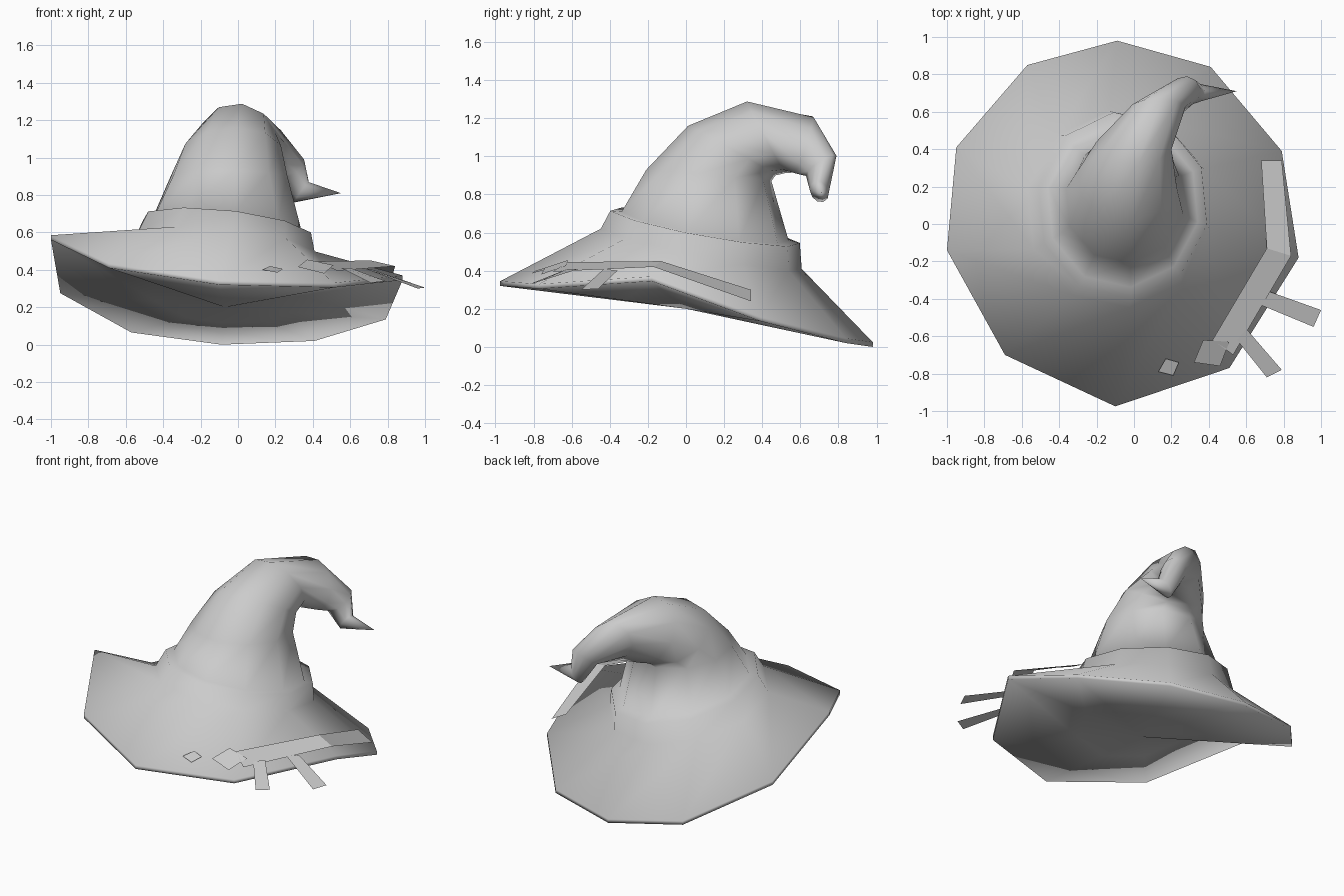
import bpy, bmesh
from math import sin, cos, radians
from mathutils import Vector

if "Cube" in bpy.data.objects:
    bpy.data.objects.remove(bpy.data.objects["Cube"])

SIDES = 10
cloth = bpy.data.materials.new("light grey cloth")
cloth.use_nodes = True
cloth.diffuse_color = (0.6, 0.6, 0.6, 1)
cloth.node_tree.nodes["Principled BSDF"].inputs["Base Color"].default_value = (0.6, 0.6, 0.6, 1)


def section(center, side, front):
    """Ten points round an ellipse given by two half-axis vectors."""
    c, s, f = Vector(center), Vector(side), Vector(front)
    angles = [radians(12 + 36 * k) for k in range(SIDES)]
    return [c + s * cos(a) + f * sin(a) for a in angles]


def finish(name, bm, smooth):
    mesh = bpy.data.meshes.new(name)
    bm.to_mesh(mesh)
    bm.free()
    mesh.materials.append(cloth)
    for poly in mesh.polygons:
        poly.use_smooth = smooth
    obj = bpy.data.objects.new(name, mesh)
    bpy.context.collection.objects.link(obj)


def loft(name, start, rings, end):
    """Skin a list of rings into a closed body between two end points."""
    bm = bmesh.new()
    rows = [[bm.verts.new(p) for p in ring] for ring in rings]
    first, last = bm.verts.new(start), bm.verts.new(end)
    for i in range(SIDES):
        j = (i + 1) % SIDES
        bm.faces.new((first, rows[0][i], rows[0][j]))
        for a, b in zip(rows, rows[1:]):
            bm.faces.new((a[j], a[i], b[i], b[j]))
        bm.faces.new((rows[-1][j], rows[-1][i], last))
    bmesh.ops.recalc_face_normals(bm, faces=bm.faces)
    finish(name, bm, True)


def plate(name, left, right):
    """Flat strip between two matching edges."""
    bm = bmesh.new()
    a = [bm.verts.new(p) for p in left]
    b = [bm.verts.new(p) for p in right]
    for i in range(len(a) - 1):
        bm.faces.new((a[i], a[i + 1], b[i + 1], b[i]))
    finish(name, bm, False)


# Warped ten-sided rim and the underside falling to a low middle
rim = [Vector(p) for p in (
    (0.88, -0.18, 0.37), (0.51, -0.77, 0.33), (-0.10, -0.975, 0.345), (-0.69, -0.70, 0.435),
    (-1.0, -0.14, 0.585), (-0.95, 0.41, 0.30), (-0.57, 0.85, 0.09), (-0.09, 0.98, 0.025),
    (0.41, 0.84, 0.045), (0.79, 0.39, 0.16))]
rim_low = [p - Vector((0, 0, 0.025)) for p in rim]
hollow = Vector((-0.07, 0.0, 0.2))
underside = [hollow.lerp(p, 0.42) for p in rim_low]

# Brim, band step, and crown bending backwards into a curled point
loft("hat_body", hollow, [
    underside, rim_low, rim,
    section((-0.08, 0.08, 0.515), (0.50, 0, -0.04), (0, -0.53, 0.11)),
    section((-0.06, 0.10, 0.63), (0.46, 0, -0.05), (0, -0.50, 0.09)),
    section((-0.06, 0.10, 0.635), (0.41, 0, -0.05), (0, -0.44, 0.08)),
    section((-0.05, 0.12, 0.90), (0.32, 0, 0), (0, -0.33, 0.03)),
    section((-0.035, 0.24, 1.03), (0.27, 0, 0.01), (0, -0.23, 0.13)),
    section((0.0, 0.42, 1.10), (0.205, 0, -0.01), (0, -0.10, 0.19)),
    section((0.13, 0.62, 1.06), (0.15, 0, -0.04), (0, 0.05, 0.15)),
    section((0.275, 0.71, 0.95), (0.08, 0, 0.03), (0, 0.08, 0.05)),
    section((0.34, 0.70, 0.815), (0.04, 0, 0.055), (0, 0.05, -0.01)),
], (0.55, 0.71, 0.81))

# Loose strap lying over the brim, with its small patches and tails
plate("strap",
      [(0.68, 0.34, 0.30), (0.71, -0.13, 0.45), (0.42, -0.62, 0.445)],
      [(0.79, 0.34, 0.24), (0.84, -0.17, 0.42), (0.53, -0.70, 0.395)])
plate("strap_patch",
      [(0.37, -0.62, 0.455), (0.32, -0.74, 0.415)],
      [(0.51, -0.63, 0.425), (0.46, -0.76, 0.38)])
plate("small_patch",
      [(0.17, -0.72, 0.42), (0.13, -0.79, 0.40)],
      [(0.24, -0.74, 0.405), (0.21, -0.81, 0.385)])
plate("side_tail",
      [(0.67, -0.43, 0.41), (0.96, -0.55, 0.30)],
      [(0.72, -0.36, 0.40), (1.0, -0.46, 0.305)])
plate("front_tail",
      [(0.55, -0.62, 0.41), (0.71, -0.82, 0.33)],
      [(0.60, -0.56, 0.41), (0.79, -0.78, 0.34)])
